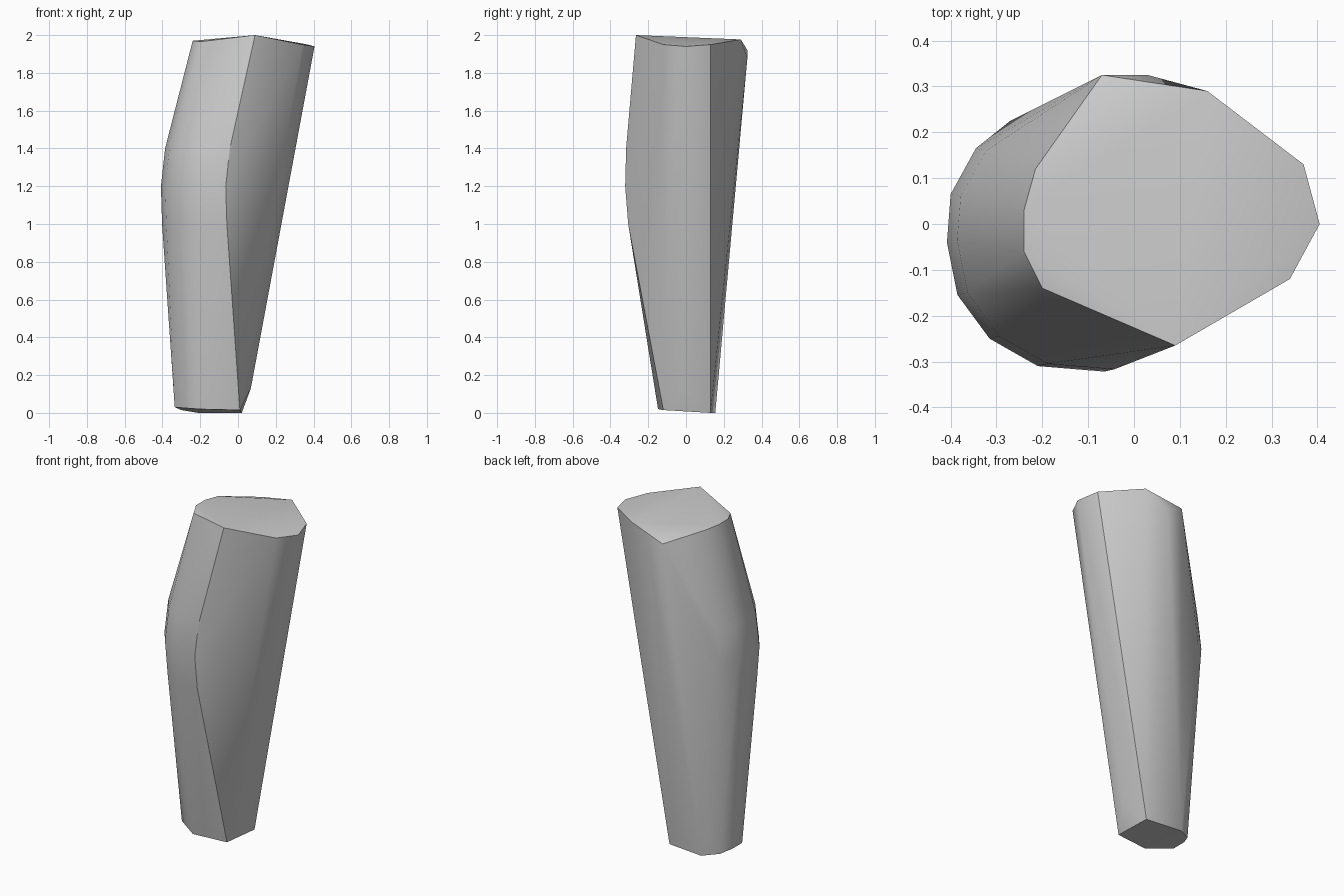
import bpy, bmesh, math

cube = bpy.data.objects.get("Cube")
if cube:
    bpy.data.objects.remove(cube, do_unlink=True)

# Slanted top rim
top = [(.09, -.265, 2), (.34, -.12, 1.95), (.405, 0, 1.94), (.37, .13, 1.95),
       (.16, .29, 1.977), (.03, .325, 1.88), (-.07, .325, 1.92),
       (-.215, .12, 1.965), (-.24, .03, 1.97), (-.24, -.06, 1.97), (-.2, -.14, 1.965)]

# Widest outline of the bulge, repeated at three heights with a slight taper
bulge = [(-.27, .225), (-.345, .165), (-.4, .065), (-.408, -.04),
         (-.385, -.155), (-.315, -.25), (-.21, -.31), (-.065, -.322)]
levels = [(1.4, .022, .005), (1.2, 0, 0), (1.0, .006, .016)]

# Narrow foot with a bevelled corner
foot = [(.02, .13, 0), (-.21, .155, 0), (-.3, .1, .015), (-.335, .03, .03),
        (-.335, -.06, .03), (-.2, -.148, .02), (.01, -.12, .015), (.068, -.01, .13)]

points = top + foot
for z, dx, dy in levels:
    for x, y in bulge:
        points.append((x + dx, y - math.copysign(dy, y), z))

# Wrap the outlines in one tight convex skin
bm = bmesh.new()
for p in points:
    bm.verts.new(p)
hull = bmesh.ops.convex_hull(bm, input=bm.verts[:])
loose = {v for v in hull["geom_interior"] + hull["geom_unused"]
         if isinstance(v, bmesh.types.BMVert) and not v.link_faces}
bmesh.ops.delete(bm, geom=list(loose), context="VERTS")
bmesh.ops.recalc_face_normals(bm, faces=bm.faces[:])
mesh = bpy.data.meshes.new("tapered_block")
bm.to_mesh(mesh)
bm.free()

block = bpy.data.objects.new("tapered_block", mesh)
bpy.context.collection.objects.link(block)

# Plain grey material
grey = bpy.data.materials.new("plain_grey")
grey.use_nodes = True
colour = (.6, .6, .6, 1)
grey.diffuse_color = colour
grey.node_tree.nodes["Principled BSDF"].inputs["Base Color"].default_value = colour
mesh.materials.append(grey)

# Smooth sides, crisp rims
bpy.ops.object.select_all(action="DESELECT")
block.select_set(True)
bpy.context.view_layer.objects.active = block
bpy.ops.object.shade_smooth_by_angle(angle=math.radians(30))
